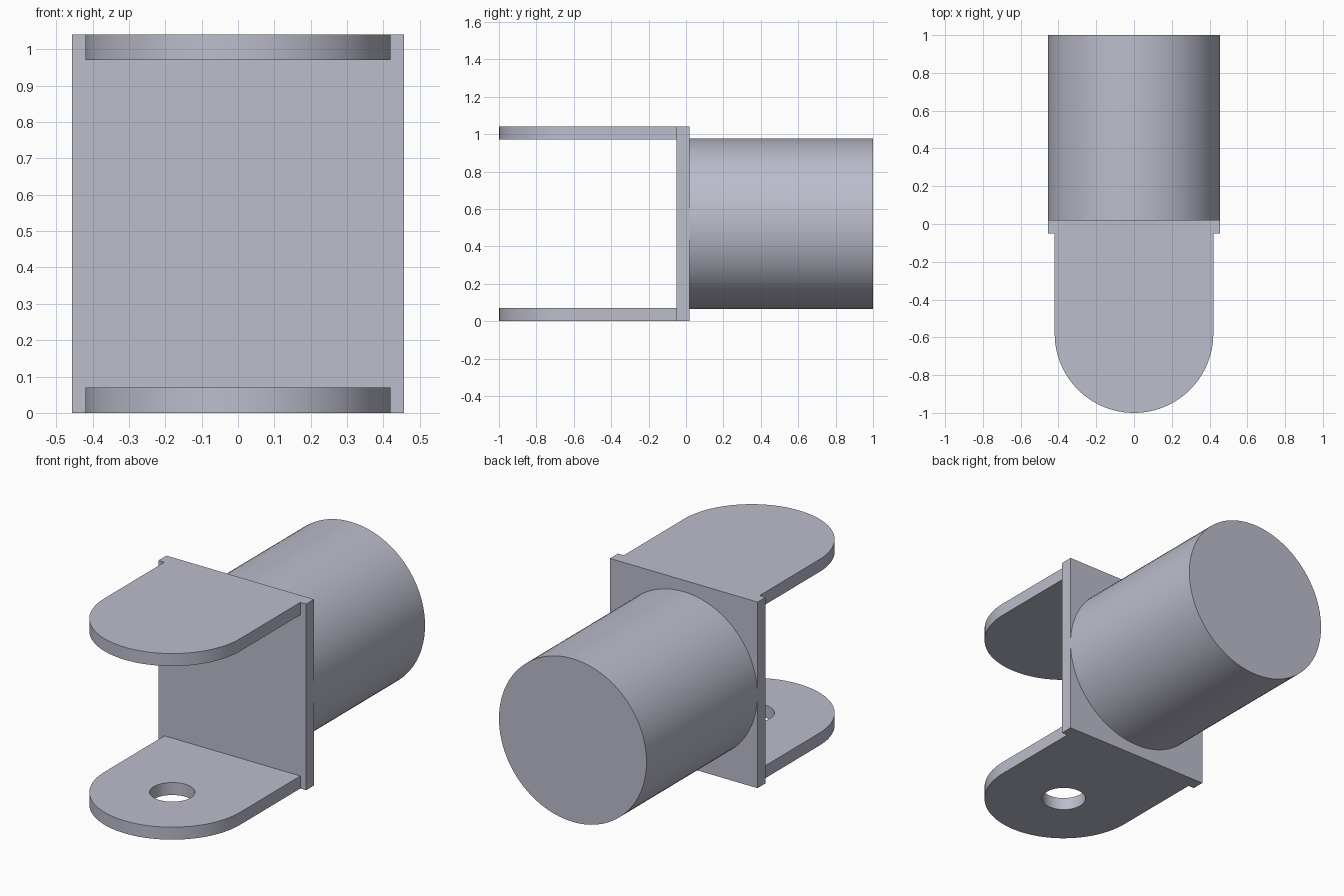
import bpy, bmesh, math
from mathutils import Matrix

cube = bpy.data.objects.get("Cube")
if cube:
    bpy.data.objects.remove(cube, do_unlink=True)

HEIGHT = 1.04
THICK = 0.07
HALF_WIDTH = 0.456
ARM_RADIUS = 0.42
ARM_CENTRE = -1 + ARM_RADIUS
PLATE_FRONT, PLATE_BACK = -0.05, 0.02

metal = bpy.data.materials.new("light grey metal")
metal.use_nodes = True
grey = (0.50, 0.51, 0.60, 1)
metal.diffuse_color = grey
metal.node_tree.nodes["Principled BSDF"].inputs["Base Color"].default_value = grey


def make_object(name, bm):
    bmesh.ops.recalc_face_normals(bm, faces=bm.faces[:])
    mesh = bpy.data.meshes.new(name)
    bm.to_mesh(mesh)
    bm.free()
    mesh.materials.append(metal)
    obj = bpy.data.objects.new(name, mesh)
    bpy.context.collection.objects.link(obj)
    return obj


def smooth(obj):
    bpy.ops.object.select_all(action="DESELECT")
    obj.select_set(True)
    bpy.context.view_layer.objects.active = obj
    bpy.ops.object.shade_smooth_by_angle(angle=math.radians(30))


def make_cylinder(name, radius, depth, matrix):
    bm = bmesh.new()
    bmesh.ops.create_cone(bm, cap_ends=True, segments=96, radius1=radius,
                          radius2=radius, depth=depth, matrix=matrix)
    return make_object(name, bm)


# Rounded arm: straight sides ending in a half circle
def make_arm(name, bottom):
    outline = [(ARM_RADIUS, PLATE_FRONT), (-ARM_RADIUS, PLATE_FRONT)]
    steps = 48
    for i in range(steps + 1):
        a = math.pi * (1 + i / steps)
        outline.append((ARM_RADIUS * math.cos(a), ARM_CENTRE + ARM_RADIUS * math.sin(a)))
    bm = bmesh.new()
    face = bm.faces.new([bm.verts.new((x, y, bottom)) for x, y in outline])
    result = bmesh.ops.extrude_face_region(bm, geom=[face])
    verts = [v for v in result["geom"] if isinstance(v, bmesh.types.BMVert)]
    bmesh.ops.translate(bm, verts=verts, vec=(0, 0, THICK))
    return make_object(name, bm)


# Square mounting plate
bm = bmesh.new()
centre = Matrix.Translation((0, (PLATE_FRONT + PLATE_BACK) / 2, HEIGHT / 2))
size = Matrix.Diagonal((2 * HALF_WIDTH, PLATE_BACK - PLATE_FRONT, HEIGHT, 1))
bmesh.ops.create_cube(bm, size=1, matrix=centre @ size)
make_object("mounting_plate", bm)

# Solid round shaft behind the plate
shaft = make_cylinder(
    "shaft", HALF_WIDTH, 1 - PLATE_BACK,
    Matrix.Translation((0, (1 + PLATE_BACK) / 2, HEIGHT / 2))
    @ Matrix.Rotation(math.pi / 2, 4, "X"))
smooth(shaft)

# Fork arms; only the lower one has a pin hole
upper_arm = make_arm("upper_arm", HEIGHT - THICK)
lower_arm = make_arm("lower_arm", 0)
cutter = make_cylinder("pin_hole_cutter", 0.115, 0.4,
                       Matrix.Translation((0, ARM_CENTRE, THICK / 2)))
cutter.hide_render = True
cutter.hide_viewport = True
cutter.display_type = "WIRE"
hole = lower_arm.modifiers.new("pin_hole", "BOOLEAN")
hole.operation = "DIFFERENCE"
hole.solver = "EXACT"
hole.object = cutter
for arm in (upper_arm, lower_arm):
    smooth(arm)
